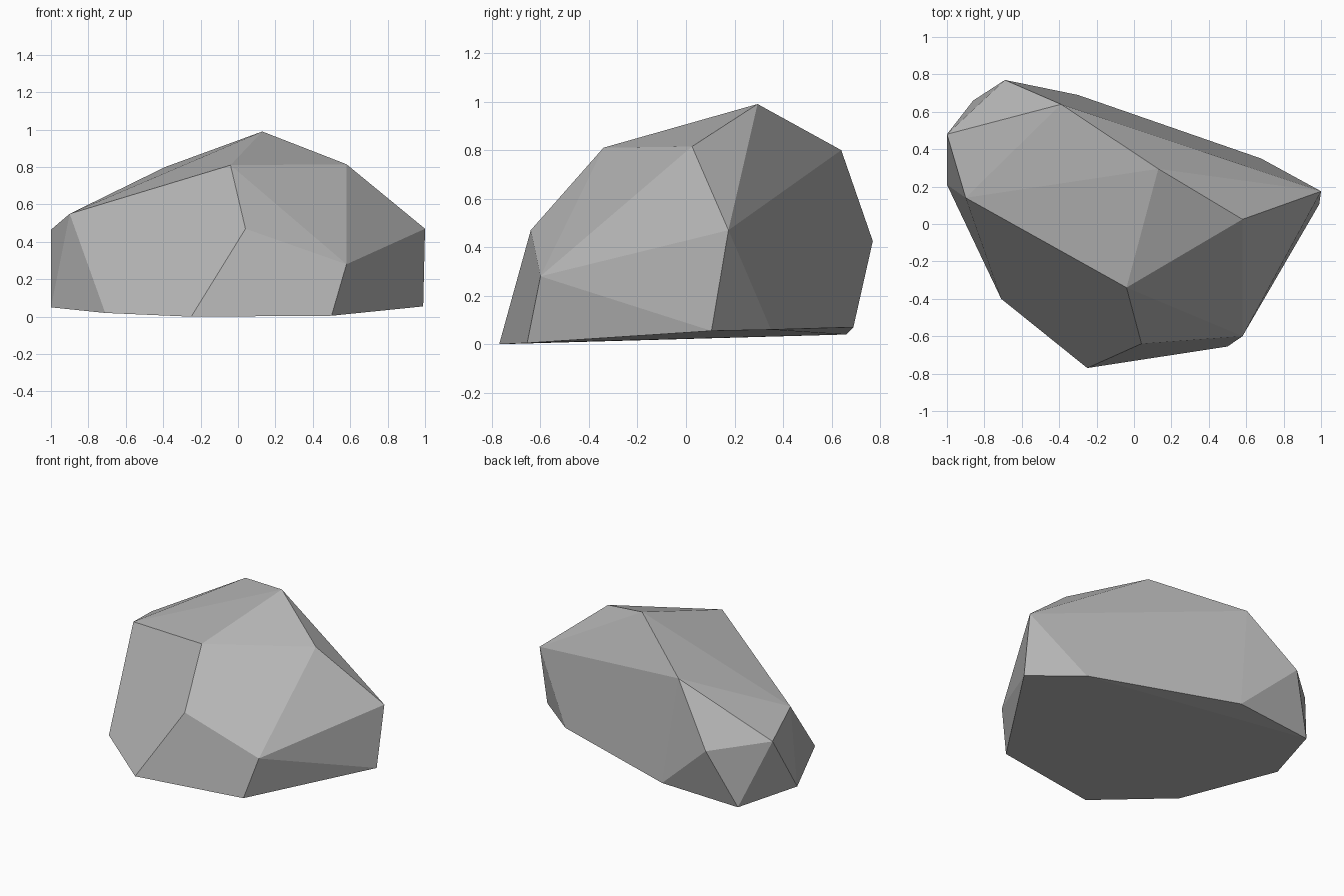
import bpy
import bmesh
import math

# Remove the default cube
cube = bpy.data.objects.get("Cube")
if cube:
    bpy.data.objects.remove(cube, do_unlink=True)


def make_material(name, colour):
    mat = bpy.data.materials.new(name)
    mat.use_nodes = True
    mat.diffuse_color = colour
    for node in mat.node_tree.nodes:
        if node.type == 'BSDF_PRINCIPLED':
            node.inputs["Base Color"].default_value = colour
            node.inputs["Roughness"].default_value = 0.9
    return mat


# Corners of the boulder, ring by ring
base_ring = [
    (-0.25, -0.77, 0.0), (0.50, -0.655, 0.005), (0.99, 0.105, 0.055), (0.68, 0.35, 0.06),
    (-0.30, 0.69, 0.07), (-0.86, 0.66, 0.04), (-1.0, 0.21, 0.05), (-0.71, -0.40, 0.02),
]
middle_ring = [
    (0.04, -0.64, 0.47), (0.58, -0.60, 0.28), (1.0, 0.175, 0.47),
    (-0.69, 0.77, 0.425), (-1.0, 0.48, 0.465), (-0.90, 0.14, 0.55),
]
crown = [
    (-0.04, -0.34, 0.81), (0.58, 0.025, 0.815), (0.13, 0.295, 0.99), (-0.39, 0.64, 0.80),
]

# Wrap the corners in a faceted convex shell
bm = bmesh.new()
for corner in base_ring + middle_ring + crown:
    bm.verts.new(corner)
bmesh.ops.convex_hull(bm, input=bm.verts[:])
bmesh.ops.delete(bm, geom=[v for v in bm.verts if not v.link_faces], context='VERTS')

# Merge the almost flat facets, such as the underside
bmesh.ops.dissolve_limit(bm, angle_limit=math.radians(2.5),
                         verts=bm.verts[:], edges=bm.edges[:])
bmesh.ops.recalc_face_normals(bm, faces=bm.faces[:])

# Boulder object, flat shaded
mesh = bpy.data.meshes.new("boulder")
bm.to_mesh(mesh)
bm.free()
mesh.materials.append(make_material("stone grey", (0.47, 0.47, 0.47, 1.0)))
boulder = bpy.data.objects.new("boulder", mesh)
bpy.context.collection.objects.link(boulder)
